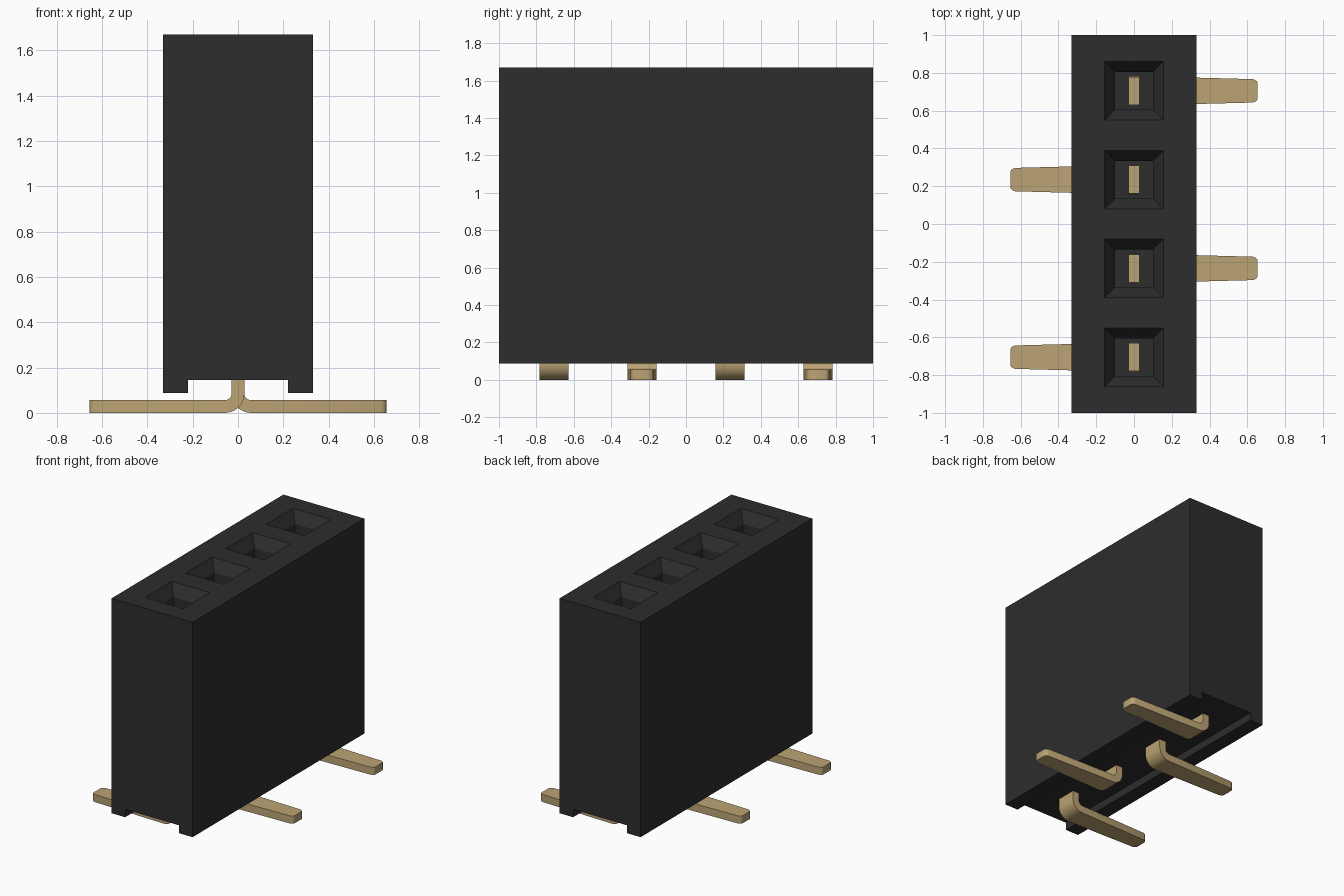
import bpy, bmesh, math
from mathutils import Vector

cube = bpy.data.objects.get("Cube")
if cube:
    bpy.data.objects.remove(cube, do_unlink=True)


def material(name, rgb):
    m = bpy.data.materials.new(name)
    m.use_nodes = True
    m.diffuse_color = (*rgb, 1)
    bsdf = next(n for n in m.node_tree.nodes if n.type == 'BSDF_PRINCIPLED')
    bsdf.inputs["Base Color"].default_value = (*rgb, 1)
    return m


BLACK = material("black plastic", (0.026, 0.026, 0.026))
GOLD = material("gold metal", (0.50, 0.37, 0.175))


def make_object(name, bm, mat):
    bmesh.ops.recalc_face_normals(bm, faces=bm.faces)
    me = bpy.data.meshes.new(name)
    bm.to_mesh(me)
    bm.free()
    me.materials.append(mat)
    ob = bpy.data.objects.new(name, me)
    bpy.context.collection.objects.link(ob)
    return ob


TOP, PITCH = 1.67, 0.47
MOUTH, HOLE = 0.155, 0.077          # half sizes of the socket funnel
FUNNEL_DEPTH, HOLE_DEPTH = 0.08, 0.9
centres = [(i - 1.5) * PITCH for i in range(4)]

# Housing: channelled profile extruded along y
bm = bmesh.new()
profile = [(-0.33, 0.087), (-0.22, 0.087), (-0.22, 0.145), (0.22, 0.145),
           (0.22, 0.087), (0.33, 0.087), (0.33, TOP), (-0.33, TOP)]
face = bm.faces.new([bm.verts.new((x, -1, z)) for x, z in profile])
ext = bmesh.ops.extrude_face_region(bm, geom=[face], use_keep_orig=True)
bmesh.ops.translate(bm, vec=(0, 2, 0),
                    verts=[g for g in ext["geom"] if isinstance(g, bmesh.types.BMVert)])
bmesh.ops.recalc_face_normals(bm, faces=bm.faces)


def cut_top(point, normal):
    """Split the top faces along a plane."""
    faces = [f for f in bm.faces if all(v.co.z > TOP - 1e-4 for v in f.verts)]
    edges = {e for f in faces for e in f.edges}
    verts = {v for f in faces for v in f.verts}
    bmesh.ops.bisect_plane(bm, geom=[*verts, *edges, *faces],
                           plane_co=point, plane_no=normal)


for s in (-1, 1):
    cut_top((s * MOUTH, 0, TOP), (1, 0, 0))
    for c in centres:
        cut_top((0, c + s * MOUTH, TOP), (0, 1, 0))

# Sockets: tapered funnel, then a straight square hole
bm.normal_update()
mouths = []
for f in bm.faces:
    m = f.calc_center_median()
    if (all(v.co.z > TOP - 1e-4 for v in f.verts) and abs(m.x) < 0.05
            and any(abs(m.y - c) < 0.05 for c in centres)):
        mouths.append(f)
bmesh.ops.inset_individual(bm, faces=mouths, thickness=MOUTH - HOLE)
for f in mouths:
    for v in f.verts:
        v.co.z -= FUNNEL_DEPTH
holes = bmesh.ops.extrude_discrete_faces(bm, faces=mouths)["faces"]
for f in holes:
    for v in f.verts:
        v.co.z -= HOLE_DEPTH
make_object("housing", bm, BLACK)


# Contacts: a strip with a vertical stem, a rounded bend and a tapered foot
def contact(name, y, side):
    half, thick, r_in = 0.028, 0.056, 0.03
    r_out = r_in + thick
    cx, cz = half + r_in, r_out                  # bend centre
    # each section: inner (x, z), outer (x, z), half width
    sections = [((half, 0.95), (-half, 0.95), 0.074)]
    for i in range(11):
        a = math.pi + i * math.pi / 20
        c, s = math.cos(a), math.sin(a)
        sections.append(((cx + r_in * c, cz + r_in * s),
                         (cx + r_out * c, cz + r_out * s), 0.077))
    for x, w in ((0.628, 0.062), (0.643, 0.057), (0.651, 0.05), (0.655, 0.04)):
        sections.append(((x, thick), (x, 0), w))
    bm = bmesh.new()
    rings = [[bm.verts.new((side * p[0], y + k * w, p[1]))
              for p, k in ((a, -1), (a, 1), (b, 1), (b, -1))]
             for a, b, w in sections]
    for r, q in zip(rings, rings[1:]):
        for i in range(4):
            j = (i + 1) % 4
            bm.faces.new((r[i], r[j], q[j], q[i]))
    bm.faces.new(rings[0])
    bm.faces.new(rings[-1])
    ob = make_object(name, bm, GOLD)
    bpy.ops.object.select_all(action='DESELECT')
    ob.select_set(True)
    bpy.context.view_layer.objects.active = ob
    bpy.ops.object.shade_smooth_by_angle(angle=math.radians(30))


for i, c in enumerate(centres):
    contact(f"contact_pin_{i + 1}", c, 1 if i % 2 else -1)
